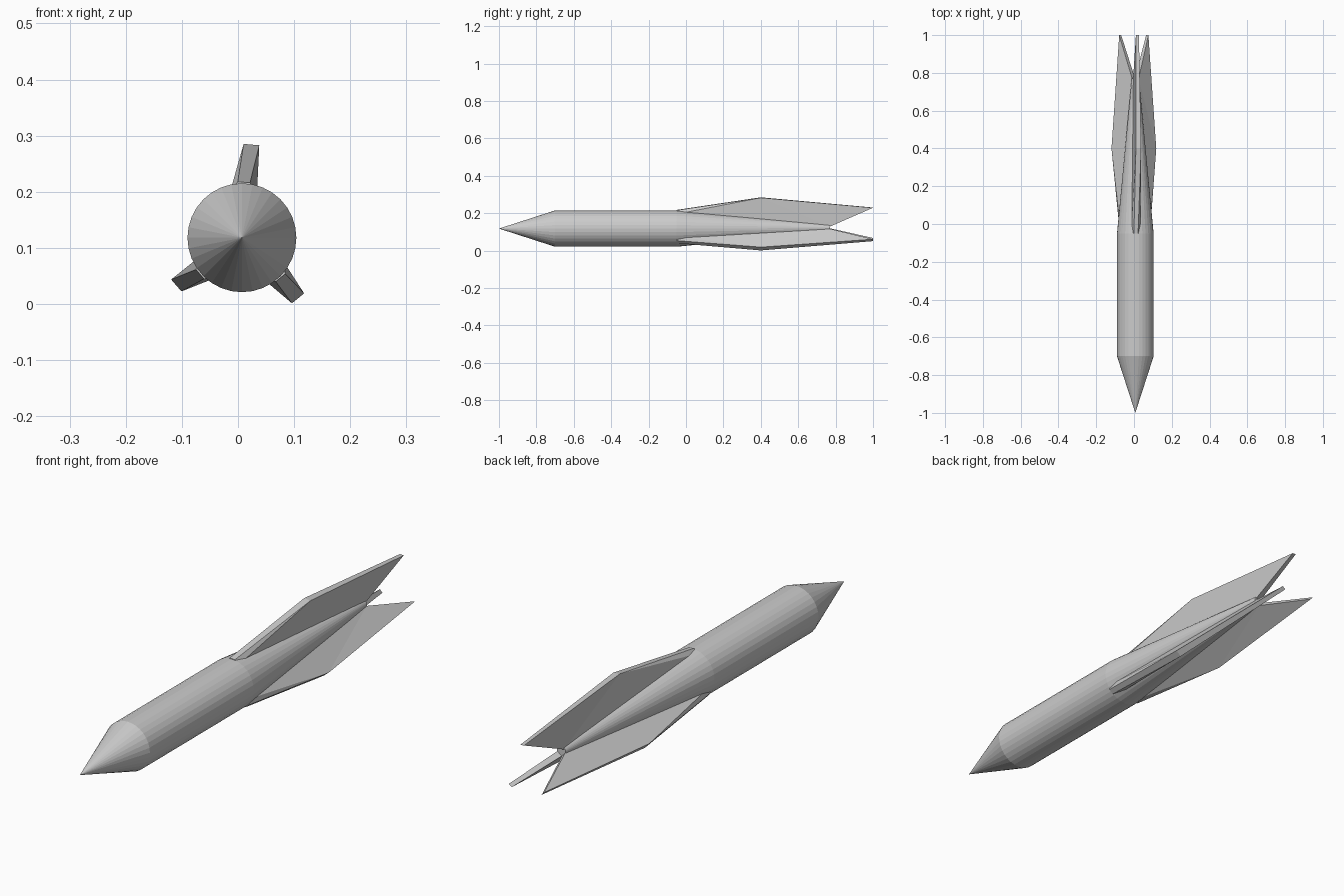
import bpy, bmesh
from math import sin, cos, radians, tau
from mathutils import Vector

if "Cube" in bpy.data.objects:
    bpy.data.objects.remove(bpy.data.objects["Cube"])

AX, AZ = 0.007, 0.118   # body axis position
SIDES = 32


def finish(bm, name):
    bmesh.ops.recalc_face_normals(bm, faces=bm.faces[:])
    me = bpy.data.meshes.new(name)
    bm.to_mesh(me)
    bm.free()
    ob = bpy.data.objects.new(name, me)
    bpy.context.collection.objects.link(ob)
    return ob


# Body: nose cone, cylinder and tapered tail as rings along y
def body():
    bm = bmesh.new()
    nose = bm.verts.new((AX, -1.0, AZ))
    rings = []
    for y, r, z in [(-0.7, 0.097, AZ), (-0.05, 0.097, AZ), (0.77, 0.019, 0.121)]:
        rings.append([bm.verts.new((AX + r * cos(tau * i / SIDES), y, z + r * sin(tau * i / SIDES)))
                      for i in range(SIDES)])
    for i in range(SIDES):
        j = (i + 1) % SIDES
        bm.faces.new((nose, rings[0][i], rings[0][j]))
        for a, b in zip(rings, rings[1:]):
            bm.faces.new((a[i], b[i], b[j], a[j]))
    bm.faces.new(rings[-1])
    finish(bm, "rocket_body")


# Fin: swept five-corner blade, thick at the root and thinner at the rim
def fin(name, root_deg, blade_deg, peak, tip):
    a, b = radians(root_deg), radians(blade_deg)
    side = Vector((sin(b), 0, -cos(b)))

    def radial(y, r):
        return Vector((AX + r * cos(a), y, AZ + r * sin(a)))

    # centre of each corner and half thickness there
    corners = [(radial(-0.05, 0.08), 0.024),
               (radial(-0.05, 0.099), 0.011),
               (Vector((peak[0], 0.4, peak[1])), 0.014),
               (Vector((tip[0], 1.0, tip[1])), 0.008),
               (radial(0.77, 0.012), 0.012)]
    bm = bmesh.new()
    left = [bm.verts.new(c - side * h) for c, h in corners]
    right = [bm.verts.new(c + side * h) for c, h in corners]
    for s in (left, right):
        bm.faces.new((s[0], s[1], s[2]))
        bm.faces.new((s[0], s[2], s[4]))
        bm.faces.new((s[2], s[3], s[4]))
    for i in range(5):
        j = (i + 1) % 5
        bm.faces.new((left[i], left[j], right[j], right[i]))
    finish(bm, name)


body()
fin("top_fin", 88, 85, (0.024, 0.284), (0.018, 0.230))
fin("left_fin", 221, 221, (-0.110, 0.033), (-0.073, 0.062))
fin("right_fin", 314, 309, (0.107, 0.010), (0.070, 0.056))
